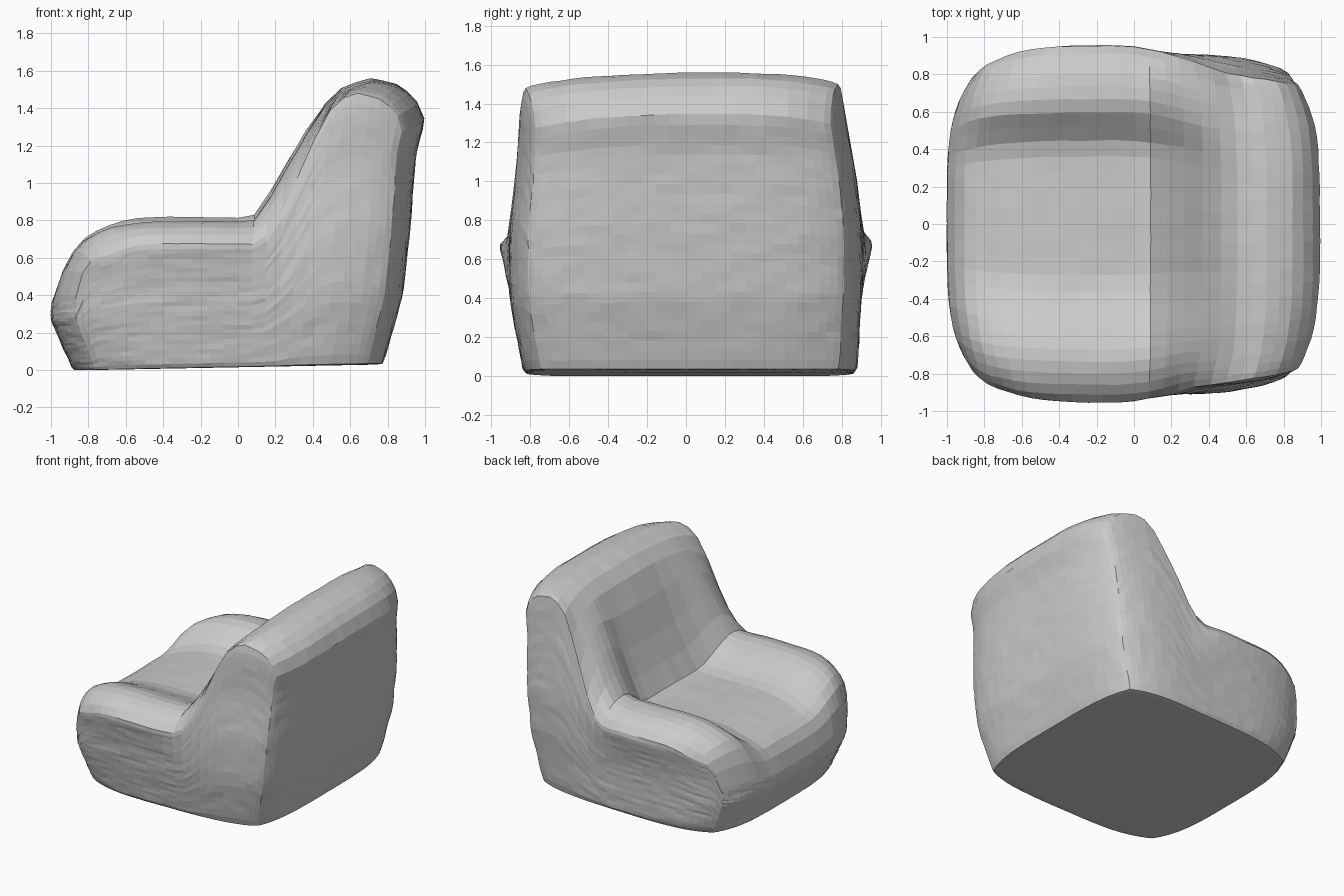
import bpy, bmesh, random
from math import sqrt

if "Cube" in bpy.data.objects:
    bpy.data.objects.remove(bpy.data.objects["Cube"])
random.seed(4)

# Side silhouette of the top surface (x, z), from the front lip over the seat to the back
TOP = [(-1, .38), (-.97, .51), (-.92, .63), (-.85, .71), (-.75, .77), (-.6, .815), (-.4, .825),
       (.1, .82), (.3, 1.18), (.42, 1.39), (.55, 1.51), (.7, 1.565), (.85, 1.53),
       (.95, 1.46), (1, 1.34)]
# Reach of the sides at each height (z, distance from centre)
FRONT = [(0, .88), (.04, .9), (.13, .94), (.27, 1)]
BACK = [(0, .76), (.04, .78), (.4, .88), (.75, .92), (1.15, .95), (1.34, 1)]
ARM_WIDTH = [(0, .84), (.04, .86), (.2, .88), (.45, .91), (.68, .96), (.82, .94)]
BACK_WIDTH = [(0, .84), (.04, .86), (.2, .88), (.45, .91), (.75, .91), (1, .88),
              (1.2, .86), (1.4, .84), (1.56, .82)]


def lookup(table, t):
    """Linear interpolation in a sorted table."""
    if t <= table[0][0]:
        return table[0][1]
    for (a, p), (b, q) in zip(table, table[1:]):
        if t <= b:
            return p + (q - p) * (t - a) / (b - a)
    return table[-1][1]


def ramp(a, b, t):
    t = min(1, max(0, (t - a) / (b - a)))
    return t * t * (3 - 2 * t)


def top_height(u, v):
    """Height of the upper surface: rounded arms, backrest corners and seat hollow."""
    back = ramp(.1, .5, u)
    arm_edge = .13 * v ** 12 * ramp(-1, -.8, u) * (1 - back)
    back_edge = .055 * v ** 4 * back
    corner = .2 * v ** 6 * ramp(.08, .25, u) * ramp(.62, .35, u)
    hollow = .16 * ramp(.7, .4, v) * ramp(-.8, -.25, v)
    hollow *= ramp(-1.1, -.78, u) * ramp(.47, .25, u)
    right_arm = .02 * ramp(0, -.8, v) * ramp(-.9, -.5, u)
    return lookup(TOP, u) - arm_edge - back_edge - corner - hollow - right_arm


def shape(p):
    """Map a point of the gridded cube onto the soft chair."""
    u, v = (t * (1.25 - .25 * t * t) for t in p[:2])
    base = .015 * (u + 1)
    z = base + (top_height(u, v) - base) * (p[2] + 1) / 2
    reach = lookup(BACK, z) if u > 0 else lookup(FRONT, z)
    blend = ramp(-.1, .35, u)
    side = lookup(ARM_WIDTH, z) * (1 - blend) + lookup(BACK_WIDTH, z) * blend
    round_off = .25 - .05 * blend
    x = u * reach * sqrt(1 - round_off * v ** 4)
    y = v * side * sqrt(1 - round_off * u ** 4)
    y += .02 * ramp(.4, 0, z) - .02 * ramp(1, 1.4, z)
    return x, y, z


# Padded one-piece chair body
bm = bmesh.new()
bmesh.ops.create_cube(bm, size=2)
bmesh.ops.subdivide_edges(bm, edges=bm.edges[:], cuts=25, use_grid_fill=True)
for vert in bm.verts:
    underside = vert.co.z < -.99
    vert.co = shape(vert.co)
    # Soft cloth wrinkles
    if not underside:
        for axis in range(3):
            vert.co[axis] += random.uniform(-.004, .004)
bmesh.ops.smooth_vert(bm, verts=bm.verts[:], factor=.4,
                      use_axis_x=True, use_axis_y=True, use_axis_z=True)
bmesh.ops.recalc_face_normals(bm, faces=bm.faces[:])
mesh = bpy.data.meshes.new("beanbag_chair")
bm.to_mesh(mesh)
bm.free()
chair = bpy.data.objects.new("beanbag_chair", mesh)
bpy.context.collection.objects.link(chair)

# Plain grey cloth
cloth = bpy.data.materials.new("grey_cloth")
cloth.use_nodes = True
cloth.diffuse_color = (.6, .6, .6, 1)
cloth.node_tree.nodes["Principled BSDF"].inputs["Base Color"].default_value = (.6, .6, .6, 1)
mesh.materials.append(cloth)
